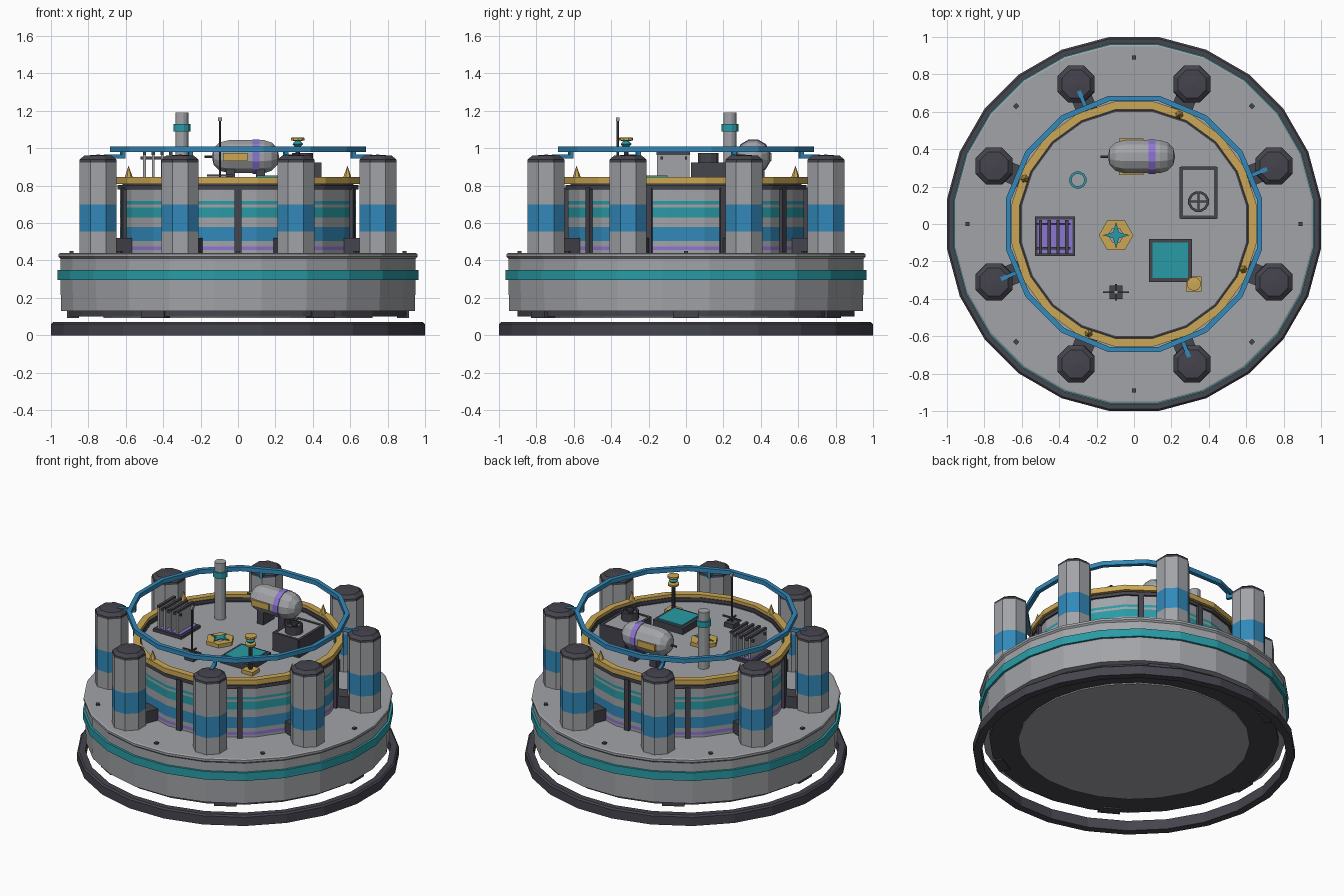
import bpy, bmesh, math
from mathutils import Matrix, Vector

cube = bpy.data.objects.get("Cube")
if cube:
    bpy.data.objects.remove(cube, do_unlink=True)


def material(name, r, g, b):
    m = bpy.data.materials.new(name)
    m.use_nodes = True
    m.diffuse_color = (r, g, b, 1)
    m.node_tree.nodes["Principled BSDF"].inputs["Base Color"].default_value = (r, g, b, 1)
    return m


GREY = material("hull grey", .36, .37, .39)
DARK = material("charcoal", .06, .058, .075)
TEAL = material("teal", .022, .33, .38)
BLUE = material("blue", .032, .25, .49)
GOLD = material("gold", .6, .39, .09)
PURPLE = material("purple", .27, .18, .66)


def finish(name, bm, mats, matrix=None):
    bmesh.ops.remove_doubles(bm, verts=bm.verts, dist=1e-5)
    bmesh.ops.recalc_face_normals(bm, faces=bm.faces)
    if matrix:
        bm.transform(matrix)
    mesh = bpy.data.meshes.new(name)
    bm.to_mesh(mesh)
    bm.free()
    for m in mats:
        mesh.materials.append(m)
    ob = bpy.data.objects.new(name, mesh)
    bpy.context.collection.objects.link(ob)
    return ob


def lathe(name, profile, n, mats, closed=False, matrix=None):
    """Spin (apothem, z) points; mats is one material or one per segment."""
    segments = len(profile) if closed else len(profile) - 1
    if not isinstance(mats, list):
        mats = [mats] * segments
    unique = list(dict.fromkeys(mats))
    bm = bmesh.new()
    k = 1 / math.cos(math.pi / n)
    rows = []
    for r, z in profile:
        rows.append([bm.verts.new((r * k * math.cos(a), r * k * math.sin(a), z))
                     for a in (2 * math.pi * (i + .5) / n for i in range(n))])
    for s in range(segments):
        lo, hi = rows[s], rows[(s + 1) % len(rows)]
        for i in range(n):
            j = (i + 1) % n
            f = bm.faces.new((lo[i], lo[j], hi[j], hi[i]))
            f.material_index = unique.index(mats[s])
    return finish(name, bm, unique, matrix)


def at(x, y, z=0):
    return Matrix.Translation((x, y, z))


def rod(name, r, z0, z1, n, mat, matrix=None, top=None):
    top = r if top is None else top
    return lathe(name, [(0, z0), (r, z0), (top, z1), (0, z1)], n, mat, matrix=matrix)


def box(name, lo, hi, mat, matrix=None):
    lo, hi = Vector(lo), Vector(hi)
    bm = bmesh.new()
    bmesh.ops.create_cube(bm, size=1)
    bm.transform(Matrix.Translation((lo + hi) / 2) @ Matrix.Diagonal((*(hi - lo), 1)))
    return finish(name, bm, [mat], matrix)


def turn(deg):
    return Matrix.Rotation(math.radians(deg), 4, "Z")


def band(name, r, z0, z1, n, mat, inner):
    return lathe(name, [(inner, z0), (r, z0), (r, z1), (inner, z1)], n, mat, closed=True)


# Base ring and hull
lathe("base_ring", [(.95, 0), (1, 0), (1, .06), (.99, .07), (.95, .07)], 24, DARK, closed=True)
rod("hull_skirt", .9, .1, .14, 24, DARK)
rod("bottom_plate", .72, .092, .11, 24, GREY)
lathe("hull", [(0, .13), (.945, .13), (.95, .29), (.95, .41), (.96, .42), (.96, .435), (.95, .44), (0, .44)],
      24, GREY)
band("hull_stripe", .965, .295, .35, 24, TEAL, .93)
for i in range(6):
    box("skirt_block", (.85, -.07, .092), (.915, .07, .13), DARK, turn(60 * i))
for i in range(8):
    box("deck_stud", (.88, -.012, .42), (.902, .012, .45), DARK, turn(45 * i))

# Striped central drum
levels = [(.44, GREY), (.455, PURPLE), (.476, GREY), (.503, BLUE), (.578, GREY), (.63, TEAL),
          (.684, GREY), (.7, TEAL), (.717, GREY), (.78, DARK)]
DRUM = .632
lathe("drum", [(DRUM, z) for z, m in levels] + [(DRUM, .8), (0, .8)], 20, [m for z, m in levels] + [GREY])
band("drum_trim", .645, .78, .803, 20, DARK, .6)
band("roof_inner_lip", .617, .795, .825, 20, DARK, .607)
band("gold_rim", .655, .81, .845, 20, GOLD, .612)
for i in range(10):
    box("drum_pillar", (.615, -.018, .44), (.652, .018, .79), DARK, turn(36 * i - 90))

# Tanks around the drum
for i in range(8):
    spin = turn(22.5 + 45 * i)
    c = spin @ Vector((.81, 0, 0))
    lathe("tank", [(.1, .44), (.1, .556), (.1, .7), (.1, .925), (.098, .94), (.075, .96), (0, .966)], 8,
          [GREY, BLUE, GREY, DARK, DARK, DARK], matrix=at(c.x, c.y))
    box("tank_bracket", (.6, -.055, .44), (.76, .055, .52), DARK, spin)
    if i % 2:
        rod("rim_spike", .02, .84, .905, 6, GOLD, spin @ at(.633, 0), top=.001)
    else:
        box("ring_strut", (.655, -.011, .945), (.77, .011, .967), BLUE, spin)
        box("ring_strut_post", (.655, -.011, .945), (.677, .011, .985), BLUE, spin)
band("guard_ring", .685, .98, 1.01, 16, BLUE, .657)

# Storage capsule on the roof
along_x = at(.04, .36, .955) @ Matrix.Rotation(math.pi / 2, 4, "Y")
capsule = [(0, -.18), (.045, -.17), (.075, -.14), (.088, -.09), (.088, .04), (.088, .075),
           (.088, .1), (.075, .14), (.045, .17), (0, .18)]
lathe("capsule", capsule, 12, GREY, matrix=along_x)
lathe("capsule_band", [(.08, .038), (.092, .038), (.092, .076), (.08, .076)], 12, PURPLE, True, along_x)
rod("capsule_nozzle", .006, -.22, -.17, 6, DARK, along_x)
for s in (-1, 1):
    y = .36 + s * .085
    box("capsule_side_panel", (-.08, y - .013, .932), (.05, y + .013, .975), GOLD)
    x = .04 + s * .08
    box("capsule_leg", (x - .025, .3, .8), (x + .025, .42, .89), DARK)

# Chimney
lathe("chimney", [(.035, .8), (.035, 1.19), (0, 1.19)], 12, GREY, matrix=at(-.3, .235))
rod("chimney_band", .045, 1.09, 1.13, 12, TEAL, at(-.3, .235))

# Radiator with upright fins
box("radiator_base", (-.53, -.17, .8), (-.315, .04, .82), DARK)
box("radiator_tray", (-.515, -.155, .815), (-.33, .025, .826), PURPLE)
for i in range(4):
    x = -.5 + .047 * i
    box("radiator_fin", (x - .007, -.155, .825), (x + .007, .02, .965), GREY)
    box("radiator_fin_cap", (x - .009, -.157, .965), (x + .009, .022, .98), DARK)
for y in (-.13, 0):
    box("radiator_bar", (-.52, y - .006, .94), (-.34, y + .006, .955), DARK)

# Hexagonal hatch with a four-pointed star
hub = at(-.096, -.06)
lathe("hatch_ring", [(.035, .8), (.08, .8), (.08, .825), (.035, .825)], 6, GOLD, True, hub @ turn(30))
bm = bmesh.new()
star = []
for i in range(8):
    r = .022 if i % 2 else .072
    a = math.pi * i / 4
    star.append(bm.verts.new((r * math.cos(a), r * math.sin(a), .828)))
face = bm.faces.new(star)
top = bmesh.ops.extrude_face_region(bm, geom=[face])["geom"]
bmesh.ops.translate(bm, verts=[v for v in top if isinstance(v, bmesh.types.BMVert)], vec=(0, 0, .006))
finish("hatch_star", bm, [TEAL], hub)

# Landing pad and beacon
box("pad_base", (.08, -.31, .8), (.31, -.08, .845), DARK)
box("pad_top", (.1, -.29, .84), (.29, -.1, .853), TEAL)
beacon = at(.32, -.32)
box("beacon_foot", (-.042, -.04, .8), (.042, .04, .825), GOLD, beacon)
lathe("beacon", [(.012, .8), (.012, .985), (.035, .99), (.035, 1.003), (.015, 1.008), (.028, 1.022),
                 (.015, 1.038), (.036, 1.042), (.036, 1.056), (0, 1.058)], 10,
      [DARK, GOLD, GOLD, GOLD, TEAL, TEAL, GOLD, GOLD, GOLD], matrix=beacon)

# Vent housing with fan
box("vent_housing", (.255, .04, .8), (.435, .295, .92), GREY)
for x in (.252, .438):
    box("vent_frame_side", (x - .009, .03, .8), (x + .009, .305, .924), DARK)
for y in (.037, .298):
    box("vent_frame_end", (.25, y - .009, .8), (.44, y + .009, .924), DARK)
vent = at(.345, .12)
lathe("vent_stack", [(.055, .915), (.055, .975), (.042, .975), (.042, .96), (0, .96)], 12,
      [DARK, DARK, DARK, GREY], matrix=vent)
for a in (0, 90):
    box("vent_blade", (-.045, -.006, .955), (.045, .006, .972), DARK, vent @ turn(a))

# Antenna mast
mast = at(-.096, -.365)
box("antenna_base", (-.035, -.035, .8), (.035, .035, .83), DARK, mast)
rod("antenna_mast", .006, .8, 1.15, 6, DARK, mast)
box("antenna_tip", (-.01, -.01, 1.145), (.01, .01, 1.165), GREY, mast)
for a, h in ((0, .07), (90, .045)):
    box("antenna_arm", (-h, -.005, .85), (h, .005, .86), DARK, mast @ turn(a))
